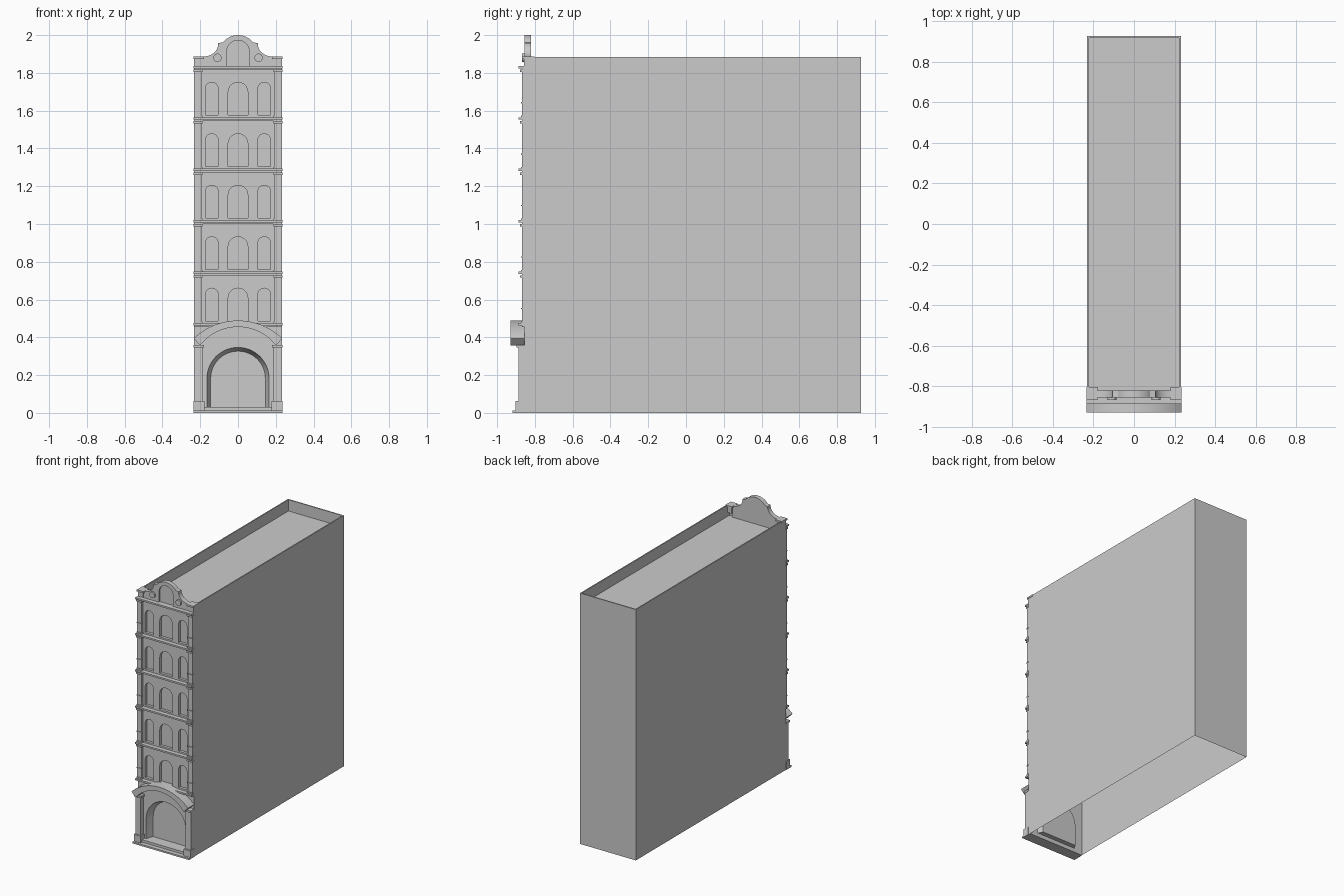
import bpy, bmesh
from math import sin, cos, pi, radians, asin

if "Cube" in bpy.data.objects:
    bpy.data.objects.remove(bpy.data.objects["Cube"])


def add_mesh(name, verts, faces):
    me = bpy.data.meshes.new(name)
    me.from_pydata(verts, [], faces)
    me.update()
    ob = bpy.data.objects.new(name, me)
    bpy.context.collection.objects.link(ob)
    return ob


def box(name, x0, x1, y0, y1, z0, z1):
    v = [(x, y, z) for x in (x0, x1) for y in (y0, y1) for z in (z0, z1)]
    f = [(0, 1, 3, 2), (4, 6, 7, 5), (0, 4, 5, 1), (2, 3, 7, 6), (0, 2, 6, 4), (1, 5, 7, 3)]
    return add_mesh(name, v, f)


def pair(name, x0, x1, *yz):
    box(name + "_right", x0, x1, *yz)
    box(name + "_left", -x1, -x0, *yz)


def panel(name, outlines, y0, y1):
    """Extrude x-z outlines along y; inner outlines become holes."""
    cu = bpy.data.curves.new(name, 'CURVE')
    cu.dimensions = '2D'
    cu.fill_mode = 'BOTH'
    cu.extrude = (y1 - y0) / 2
    for pts in outlines:
        sp = cu.splines.new('POLY')
        sp.points.add(len(pts) - 1)
        for p, (x, z) in zip(sp.points, pts):
            p.co = (x, z, 0, 1)
        sp.use_cyclic_u = True
    tmp = bpy.data.objects.new(name + "_curve", cu)
    bpy.context.collection.objects.link(tmp)
    dg = bpy.context.evaluated_depsgraph_get()
    me = bpy.data.meshes.new_from_object(tmp.evaluated_get(dg))
    bpy.data.objects.remove(tmp)
    bm = bmesh.new()
    bm.from_mesh(me)
    bmesh.ops.remove_doubles(bm, verts=bm.verts, dist=1e-5)
    for v in bm.verts:
        x, z, d = v.co
        v.co = (x, (y0 + y1) / 2 - d, z)
    bmesh.ops.recalc_face_normals(bm, faces=bm.faces)
    bm.to_mesh(me)
    bm.free()
    ob = bpy.data.objects.new(name, me)
    bpy.context.collection.objects.link(ob)
    return ob


def arched(cx, hw, z0, z1, n=16):
    """Round-topped opening outline."""
    s = z1 - hw
    return [(cx - hw, z0), (cx + hw, z0)] + [
        (cx + hw * cos(pi * i / n), s + hw * sin(pi * i / n)) for i in range(n + 1)]


def segment(hw, z_end, z_top, n=24):
    """Shallow arc from -hw to +hw."""
    h = z_top - z_end
    r = (hw * hw + h * h) / (2 * h)
    a = asin(hw / r)
    return [(r * sin(-a + 2 * a * i / n), z_top - r + r * cos(-a + 2 * a * i / n))
            for i in range(n + 1)]


W, FRONT, BACK = 0.232, -0.855, 0.927
TOP, ROOF, T = 1.885, 1.80, 0.009
PITCH, BASE = 0.2725, 0.473
floors = [BASE + PITCH * i for i in range(5)]

# Main block: open underneath, parapet around a sunken roof
o = [(-W, FRONT), (W, FRONT), (W, BACK), (-W, BACK)]
i_ = [(-W + T, FRONT), (W - T, FRONT), (W - T, BACK - T), (-W + T, BACK - T)]
verts = ([(x, y, 0) for x, y in o] + [(x, y, TOP) for x, y in o]
         + [(x, y, TOP) for x, y in i_] + [(x, y, ROOF) for x, y in i_])
faces = []
for a, b in ((1, 2), (2, 3), (3, 0)):
    faces += [(a, b, b + 4, a + 4), (a + 4, b + 4, b + 8, a + 8), (a + 8, b + 8, b + 12, a + 12)]
faces.append((12, 13, 14, 15))
add_mesh("main_block", verts, faces)

# Facade with window and door openings
DOOR = (0, 0.165, 0.03, 0.347)
holes = [arched(*DOOR)]
for z in floors:
    holes.append(arched(0, 0.052, z + 0.014, z + 0.187))
    for s in (-1, 1):
        holes.append(arched(s * 0.139, 0.034, z + 0.014, z + 0.187))
panel("facade", [[(-W, 0), (W, 0), (W, 1.83), (-W, 1.83)]] + holes, FRONT, -0.835)
box("window_panes", -0.2, 0.2, -0.835, -0.83, 0.475, 1.8)

# Door recess: splayed reveal and flat door
rings = [[(x, y, z) for x, z in arched(0, hw, 0.03, 0.182 + hw)]
         for hw, y in ((0.165, FRONT), (0.158, -0.83), (0.145, -0.80))]
n = len(rings[0])
faces = [(k * n + i, k * n + (i + 1) % n, (k + 1) * n + (i + 1) % n, (k + 1) * n + i)
         for k in range(2) for i in range(n)]
add_mesh("door_recess", sum(rings, []), faces + [tuple(range(2 * n, 3 * n))])

# Base steps
box("base_step", -0.235, 0.235, -0.918, FRONT, 0, 0.012)
box("door_step", -0.185, 0.185, -0.885, FRONT, 0.012, 0.03)

# Ground floor pilasters
pair("plinth", 0.178, 0.235, -0.902, FRONT, 0.012, 0.062)
pair("ground_pilaster", 0.187, 0.232, -0.888, FRONT, 0.062, 0.345)
pair("ground_capital", 0.180, 0.235, -0.897, FRONT, 0.345, 0.36)

# Curved hood over the door
panel("door_hood", [segment(0.235, 0.394, 0.489) + segment(0.2, 0.357, 0.455)[::-1]],
      -0.93, FRONT)

# Cornices and upper pilasters
for k, z in enumerate(floors + [1.834]):
    box(f"cornice_{k}", -0.235, 0.235, -0.887, FRONT, z - 0.010, z + 0.002)
    box(f"cornice_bed_{k}", -0.233, 0.233, -0.868, FRONT, z - 0.018, z - 0.010)
for k, z in enumerate(floors):
    pair(f"pilaster_{k}", 0.192, 0.232, -0.869, FRONT, z, z + PITCH - 0.018)
    pair(f"pilaster_foot_{k}", 0.188, 0.234, -0.874, FRONT, z, z + 0.012)
    pair(f"pilaster_band_{k}", 0.190, 0.234, -0.874, FRONT, z + 0.076, z + 0.083)
    pair(f"pilaster_capital_{k}", 0.187, 0.235, -0.878, FRONT, z + PITCH - 0.03, z + PITCH - 0.018)

# Corner posts beside the gable
pair("corner_post", 0.188, 0.232, -0.857, -0.81, 1.83, 1.874)
pair("corner_cap", 0.180, 0.235, -0.867, -0.803, 1.874, 1.887)

# Curved gable with arched niche
left = [(-0.19, 1.80), (-0.19, 1.885)] + [
    (-0.19 + 0.085 * sin(t * pi / 16), 1.95 - 0.065 * cos(t * pi / 16)) for t in range(1, 9)]
left += [(-0.105, 1.958), (-0.088, 1.960)]
crown = segment(0.08, 1.962, 2.0, 16)
outline = left + crown + [(-x, z) for x, z in reversed(left)]
panel("gable", [outline, arched(0, 0.06, 1.836, 1.972)], FRONT, -0.82)
panel("gable_niche", [arched(0, 0.06, 1.836, 1.972)], -0.843, -0.82)

# Round bosses on the gable
for s in (-1, 1):
    panel("gable_boss", [[(s * 0.109 + 0.022 * cos(a * pi / 12), 1.88 + 0.022 * sin(a * pi / 12))
                          for a in range(24)]], -0.867, FRONT)

# Smooth curves, crisp corners
for ob in bpy.context.scene.objects:
    ob.select_set(True)
    bpy.context.view_layer.objects.active = ob
bpy.ops.object.shade_smooth_by_angle(angle=radians(30))
